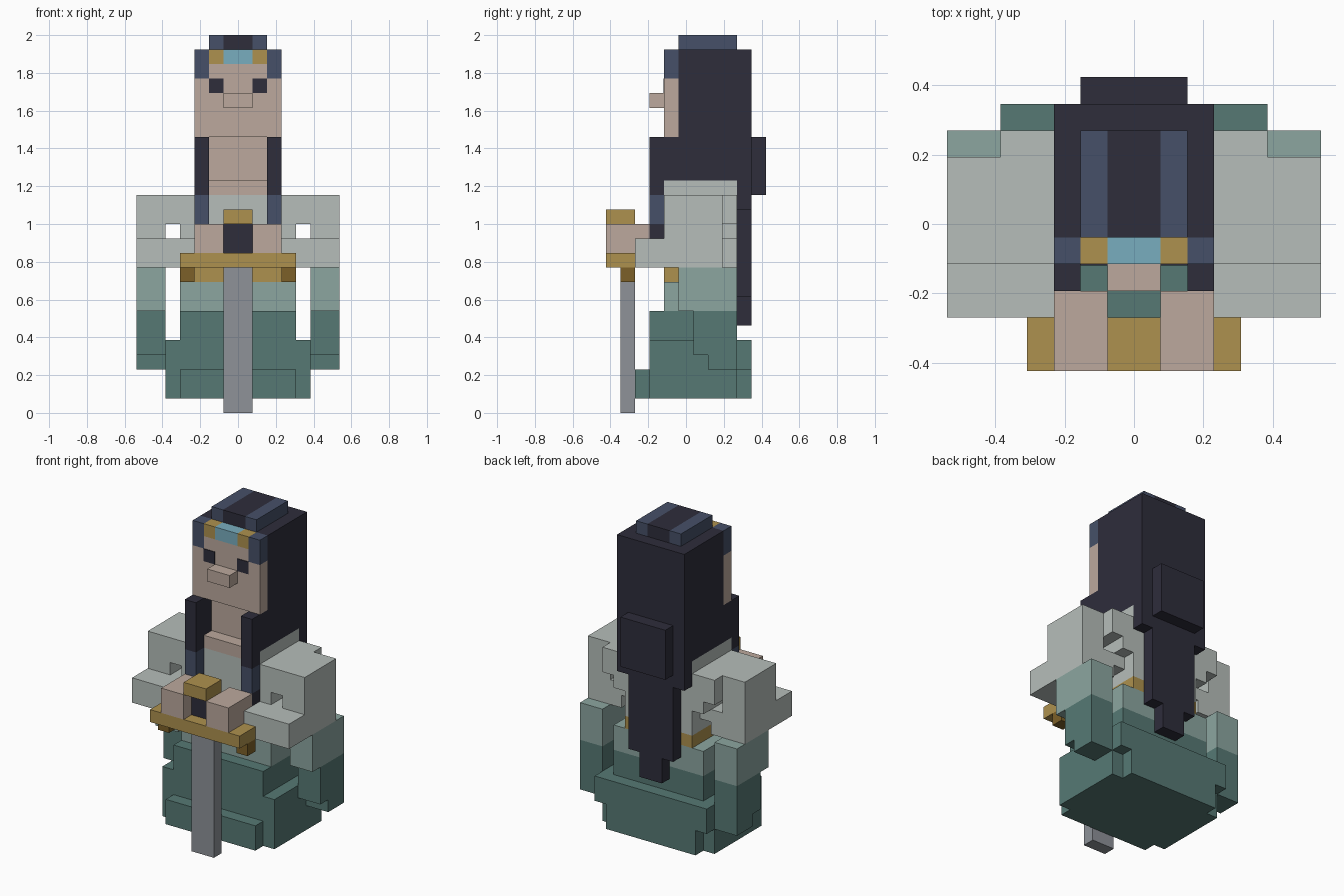
import bpy, bmesh

cube = bpy.data.objects.get("Cube")
if cube:
    bpy.data.objects.remove(cube, do_unlink=True)

U = 2 / 26      # size of one block
Y_MID = 5.5     # block depth that lies on y = 0


def linear(c):
    c /= 255
    return c / 12.92 if c <= 0.04045 else ((c + 0.055) / 1.055) ** 2.4


def material(name, r, g, b):
    colour = (linear(r), linear(g), linear(b), 1)
    m = bpy.data.materials.new(name)
    m.use_nodes = True
    m.diffuse_color = colour
    bsdf = next(n for n in m.node_tree.nodes if n.type == 'BSDF_PRINCIPLED')
    bsdf.inputs["Base Color"].default_value = colour
    bsdf.inputs["Roughness"].default_value = 0.9
    return m


DARK = material("dark hair", 46, 45, 59)
BLUE = material("slate blue", 70, 80, 104)
CYAN = material("sky blue", 121, 174, 191)
GOLD = material("gold", 174, 145, 78)
BROWN = material("dark gold", 124, 96, 40)
SKIN = material("skin", 188, 169, 157)
PALE = material("pale grey cloth", 182, 190, 186)
MINT = material("light teal cloth", 140, 166, 160)
TEAL = material("dark teal cloth", 86, 121, 116)
STEEL = material("steel", 142, 146, 153)


def part(name, mat, *boxes, mirror=False):
    """Blocks given as x0, x1, y0, y1, z0, z1 in block units."""
    bm = bmesh.new()
    boxes = list(boxes)
    if mirror:
        boxes += [(-b[1], -b[0]) + tuple(b[2:]) for b in boxes]
    for x0, x1, y0, y1, z0, z1 in boxes:
        for v in bmesh.ops.create_cube(bm, size=1)["verts"]:
            v.co = ((x1 if v.co.x > 0 else x0) * U,
                    ((y1 if v.co.y > 0 else y0) - Y_MID) * U,
                    (z1 if v.co.z > 0 else z0) * U)
    mesh = bpy.data.meshes.new(name)
    bm.to_mesh(mesh)
    bm.free()
    mesh.materials.append(mat)
    obj = bpy.data.objects.new(name, mesh)
    bpy.context.collection.objects.link(obj)


# Head and face
part("face", SKIN, (-2, 2, 4, 5, 19, 24), (2, 3, 4, 5, 19, 23), (-3, -2, 4, 5, 19, 23))
part("nose", SKIN, (-1, 1, 3, 4, 21, 22))
part("eyes", DARK, (1, 2, 3.95, 4, 22, 23), mirror=True)
part("temple_hair", BLUE, (2, 3, 4, 5, 23, 25), mirror=True)
part("headband_sides", GOLD, (1, 2, 4, 5, 24, 25), mirror=True)
part("headband_gem", CYAN, (-1, 1, 4, 5, 24, 25))
part("neck", SKIN, (-2, 2, 5, 6, 16, 19), (-2, 2, 4, 5, 15, 16))

# Hair: main mass, tapering tail, bun, top cap and front locks
part("hair", DARK, (-3, 3, 5, 10, 19, 25), (-3, 3, 6, 10, 16, 19))
part("hair_tail", DARK, (-3, 3, 9, 10, 14, 16), (-2, 2, 9, 10, 8, 14), (-1, 1, 9, 10, 6, 8))
part("hair_bun", DARK, (-2, 2, 10, 11, 15, 19))
part("cap_middle", DARK, (-1, 1, 5, 9, 25, 26))
part("cap_stripes", BLUE, (1, 2, 5, 9, 25, 26), mirror=True)
part("front_locks", DARK, (2, 3, 3, 6, 16, 19), (2, 3, 3, 4, 15, 16), (2, 3, 3, 4, 12, 13), mirror=True)
part("lock_bands", BLUE, (2, 3, 3, 4, 13, 15), mirror=True)

# Torso and belt
part("torso", PALE, (-3, 3, 5, 9, 10, 16), (-2, 2, 4, 5, 10, 15),
     (2, 3, 4, 5, 10, 16), (-3, -2, 4, 5, 10, 16))
part("belt", GOLD, (-3, 3, 4, 9, 9, 10))

# Arms: sleeves, hanging cloth and hands
part("sleeves", PALE, (5, 7, 4, 8, 12, 15), (3, 5, 4, 9, 13, 15), (3, 4, 4, 9, 12, 13), mirror=True)
part("cuffs", PALE, (4, 7, 2, 8, 10, 12), (3, 4, 2, 8, 11, 12), mirror=True)
part("sleeve_drape_upper", MINT, (5, 7, 5, 9, 7, 10), mirror=True)
part("sleeve_drape_lower", TEAL, (5, 7, 6, 9, 4, 7), (5, 7, 7, 9, 3, 4), mirror=True)
part("hands", SKIN, (1, 3, 0, 3, 11, 13), mirror=True)

# Robe skirt
part("skirt_upper", MINT, (-4, 4, 4, 9, 7, 9))
part("skirt", TEAL, (-4, 4, 3, 9, 5, 7), (-5, 5, 3, 9, 1, 5))
part("skirt_front_hem", TEAL, (-4, 4, 2, 3, 1, 3))
part("skirt_back_hem", TEAL, (-5, 5, 9, 10, 3, 5), (-4, 4, 9, 10, 1, 3))

# Sword held point down
part("sword_blade", STEEL, (-1, 1, 1, 2, 0, 10))
part("sword_guard", GOLD, (-4, 4, 0, 2, 10, 11))
part("guard_tips", BROWN, (3, 4, 1, 2, 9, 10), mirror=True)
part("sword_grip", DARK, (-1, 1, 1, 2, 11, 13))
part("sword_pommel", GOLD, (-1, 1, 0, 2, 13, 14))
